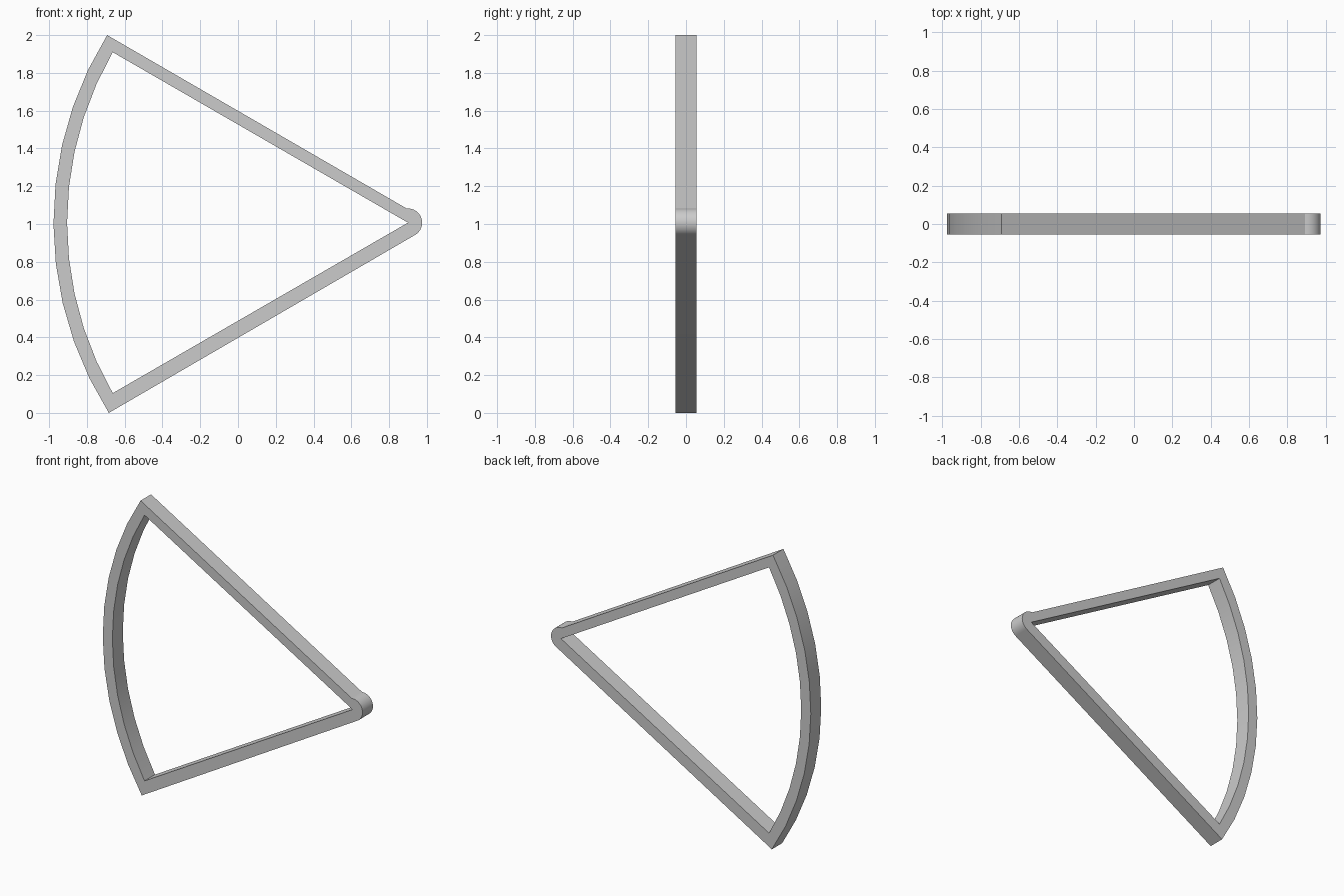
import bpy, bmesh
from math import sin, cos, asin, radians

if "Cube" in bpy.data.objects:
    bpy.data.objects.remove(bpy.data.objects["Cube"])

AX, AZ = 0.90, 1.007          # inner apex, also the centre of every arc
R_OUT, R_IN, R_CAP = 1.877, 1.805, 0.075
HALF_DEPTH = 0.056
RIM_SEGS, CAP_SEGS = 10, 16


def polar(radius, angle):
    return AX + radius * cos(angle), AZ + radius * sin(angle)


def sweep(a, b, count):
    return [a + (b - a) * i / count for i in range(count + 1)]


# Outer/inner point pairs around the frame: curved rim from top to bottom
top = radians(180) - asin((2.0 - AZ) / R_OUT)
bottom = radians(180) + asin(AZ / R_OUT)
pairs = [(polar(R_OUT, o), polar(R_IN, i)) for o, i in zip(
    sweep(top, bottom, RIM_SEGS),
    sweep(radians(150), radians(210), RIM_SEGS))]

# Rounded tip, fanned about the inner apex; straight bars link it to the rim
pairs += [(polar(R_CAP, a), (AX, AZ))
          for a in sweep(radians(-60), radians(95), CAP_SEGS)]

# Skin the closed loop of rectangular cross-sections
bm = bmesh.new()
rings = []
for (ox, oz), (ix, iz) in pairs:
    rings.append([bm.verts.new(p) for p in (
        (ox, -HALF_DEPTH, oz), (ix, -HALF_DEPTH, iz),
        (ix, HALF_DEPTH, iz), (ox, HALF_DEPTH, oz))])
for n, ring in enumerate(rings):
    nxt = rings[(n + 1) % len(rings)]
    for k in range(4):
        j = (k + 1) % 4
        bm.faces.new((ring[k], ring[j], nxt[j], nxt[k]))
bmesh.ops.remove_doubles(bm, verts=bm.verts, dist=1e-5)
bmesh.ops.recalc_face_normals(bm, faces=bm.faces)

mesh = bpy.data.meshes.new("sector_frame")
bm.to_mesh(mesh)
bm.free()
frame = bpy.data.objects.new("sector_frame", mesh)
bpy.context.collection.objects.link(frame)
bpy.context.view_layer.objects.active = frame
frame.select_set(True)
bpy.ops.object.shade_smooth_by_angle(angle=radians(25))
